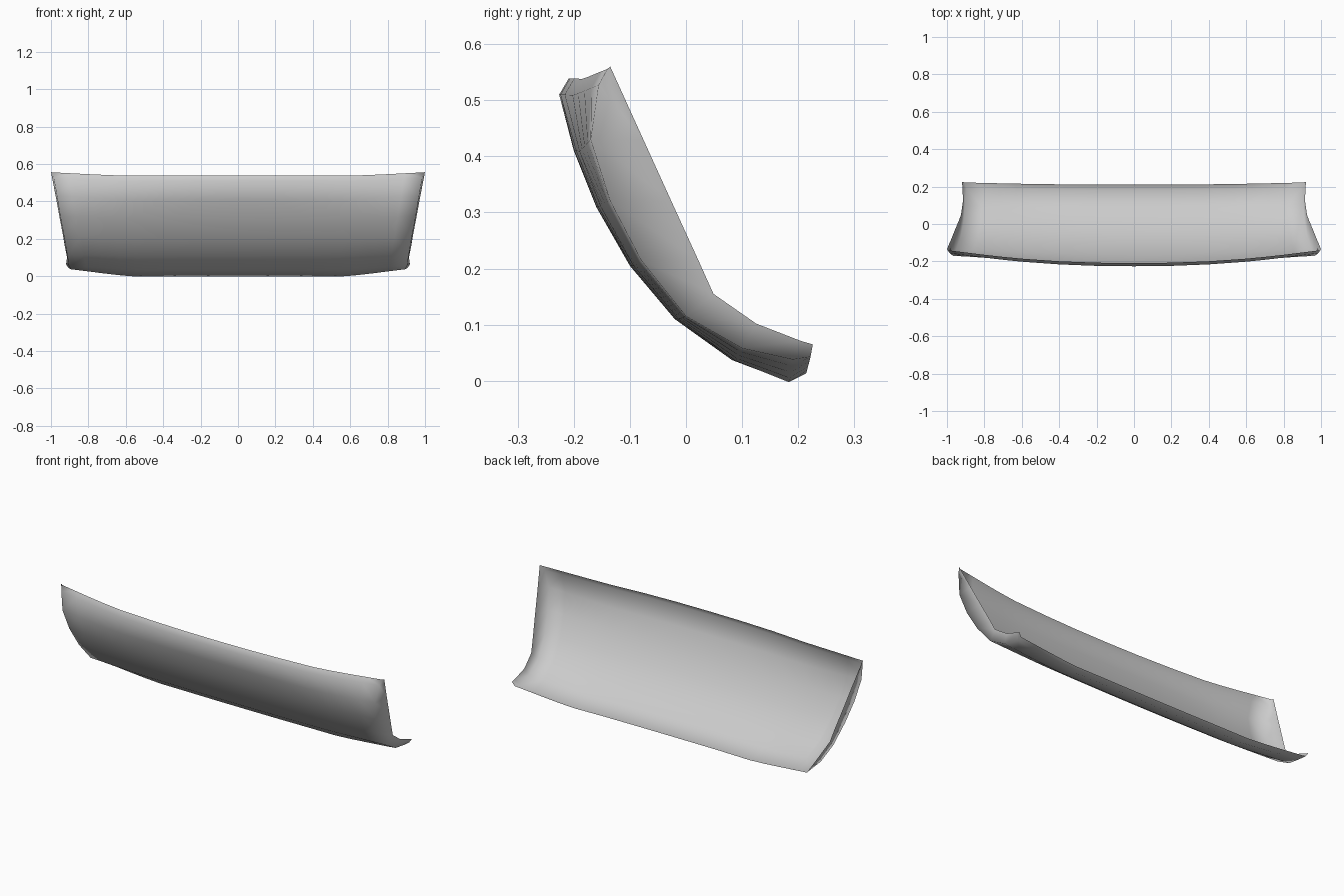
import bpy, bmesh

if "Cube" in bpy.data.objects:
    bpy.data.objects.remove(bpy.data.objects["Cube"])

# Profiles from upper lip to lower lip: (y, z) at the middle,
# (x, y, z) where the ends turn back, and on the rear edge of the end flange
mid = [(-.209, .539), (-.226, .51), (-.2, .41), (-.16, .31), (-.1, .205),
       (-.02, .11), (.082, .037), (.18, 0), (.21, .015)]
turn = [(.997, -.14, .556), (.985, -.156, .527), (.968, -.17, .43),
        (.95, -.135, .32), (.93, -.08, .215), (.913, 0, .115),
        (.905, .1, .058), (.895, .19, .038), (.905, .222, .043)]
rear = [(1, -.135, .56), (.994, -.12, .527), (.975, -.076, .43),
        (.955, -.026, .32), (.935, .022, .215), (.925, .049, .155),
        (.914, .125, .102), (.918, .205, .071), (.92, .226, .065)]

# Columns across one half: (share of half width, y blend, z blend)
columns = [(0, 0, 0), (.2, .03, 0), (.4, .14, 0), (.6, .34, -.06),
           (.7, .48, .13), (.8, .64, .4), (.9, .82, .7), (1, 1, 1)]

bm = bmesh.new()
grid = []
for t, wy, wz in columns:
    grid.append([bm.verts.new((t * e[0], m[0] + (e[1] - m[0]) * wy,
                               m[1] + (e[2] - m[1]) * wz))
                 for m, e in zip(mid, turn)])
grid.append([bm.verts.new(p) for p in rear])
for a, b in zip(grid, grid[1:]):
    for i in range(len(mid) - 1):
        bm.faces.new((a[i], a[i + 1], b[i + 1], b[i]))

# Mirror the half to the other side and weld the centre line
both = bmesh.ops.duplicate(bm, geom=bm.verts[:] + bm.edges[:] + bm.faces[:])["geom"]
for v in both:
    if isinstance(v, bmesh.types.BMVert):
        v.co.x *= -1
bmesh.ops.reverse_faces(bm, faces=[f for f in both if isinstance(f, bmesh.types.BMFace)])
bmesh.ops.remove_doubles(bm, verts=bm.verts[:], dist=.0001)
for f in bm.faces:
    f.smooth = True

# Thin curved panel with turned-back lips and end flanges
mesh = bpy.data.meshes.new("curved_panel")
bm.to_mesh(mesh)
bm.free()
panel = bpy.data.objects.new("curved_panel", mesh)
bpy.context.collection.objects.link(panel)
